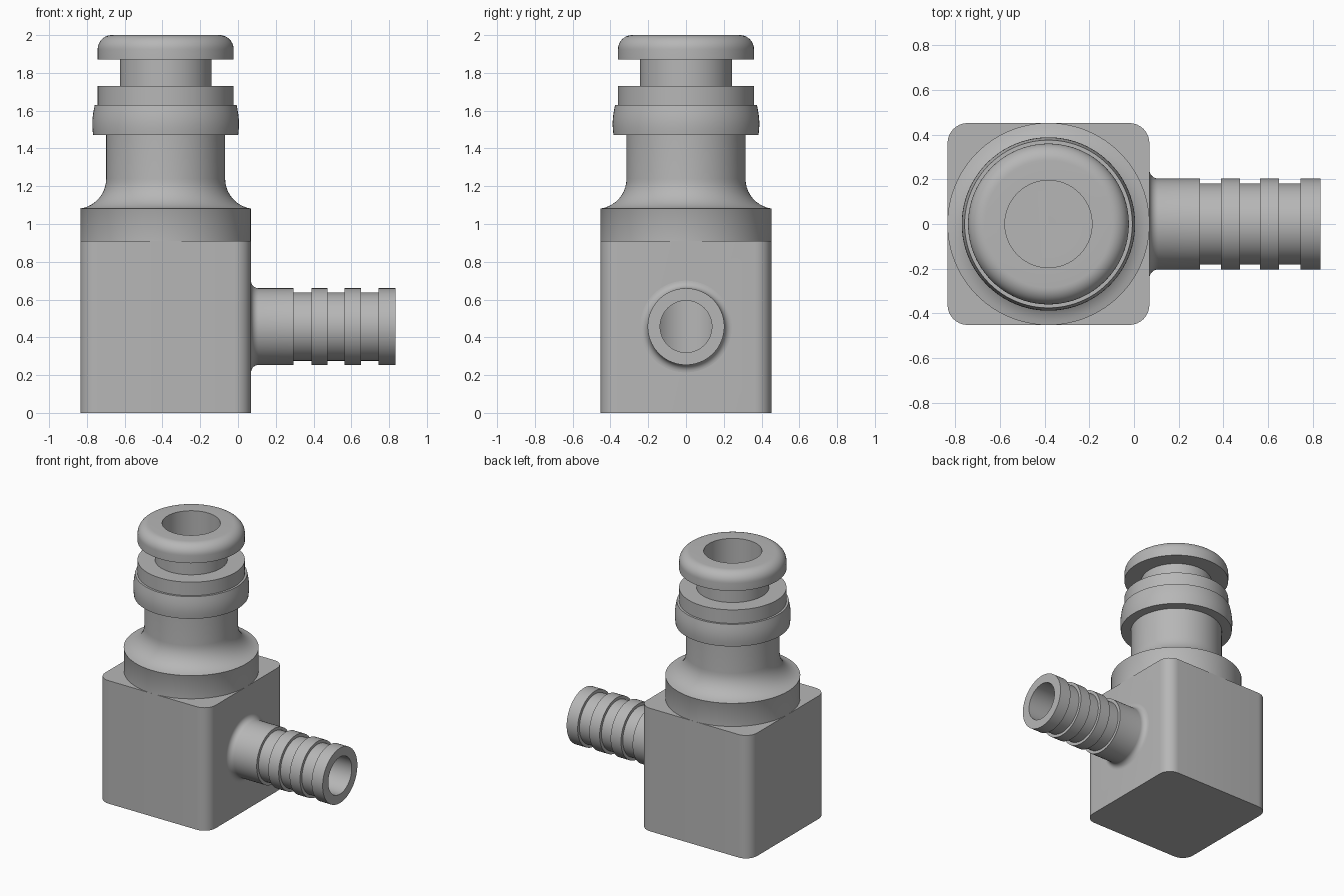
import bpy, bmesh, math
from mathutils import Matrix

cube = bpy.data.objects.get("Cube")
if cube:
    bpy.data.objects.remove(cube, do_unlink=True)

SEG = 96
CX = -0.383      # vertical axis position
HALF = 0.452     # half width of the block
NZ = 0.457       # height of the side outlet axis
ALONG_X = Matrix.Translation((0, 0, NZ)) @ Matrix.Rotation(math.pi / 2, 4, 'Y')
UPRIGHT = Matrix.Translation((CX, 0, 0))

grey = bpy.data.materials.new("grey plastic")
grey.use_nodes = True
grey.diffuse_color = (0.47, 0.47, 0.47, 1)
grey.node_tree.nodes["Principled BSDF"].inputs["Base Color"].default_value = (0.47, 0.47, 0.47, 1)


def make(name, bm):
    bmesh.ops.recalc_face_normals(bm, faces=bm.faces)
    mesh = bpy.data.meshes.new(name)
    bm.to_mesh(mesh)
    bm.free()
    obj = bpy.data.objects.new(name, mesh)
    bpy.context.collection.objects.link(obj)
    mesh.materials.append(grey)
    return obj


def select(obj):
    bpy.ops.object.select_all(action='DESELECT')
    obj.select_set(True)
    bpy.context.view_layer.objects.active = obj


def smooth(obj):
    select(obj)
    bpy.ops.object.shade_smooth_by_angle(angle=math.radians(30))


def arc(cr, ch, rad, a0, a1, n=10):
    """Profile points (radius, height) on an arc, angles in degrees."""
    angles = [math.radians(a0 + (a1 - a0) * i / n) for i in range(n + 1)]
    return [(cr + rad * math.cos(a), ch + rad * math.sin(a)) for a in angles]


def lathe(name, profile, matrix):
    """Revolve an open profile around the local z axis."""
    bm = bmesh.new()
    rings = [[bm.verts.new((r * math.cos(math.tau * i / SEG),
                            r * math.sin(math.tau * i / SEG), h)) for i in range(SEG)]
             for r, h in profile]
    for a, b in zip(rings, rings[1:]):
        for i in range(SEG):
            j = (i + 1) % SEG
            bm.faces.new((a[i], a[j], b[j], b[i]))
    # the outside wall comes first, so this winding already faces outwards
    bm.transform(matrix)
    obj = make(name, bm)
    smooth(obj)
    return obj


def cutter(name, radius, low, high, matrix):
    bm = bmesh.new()
    bmesh.ops.create_cone(bm, cap_ends=True, segments=SEG, radius1=radius, radius2=radius,
                          depth=high - low,
                          matrix=matrix @ Matrix.Translation((0, 0, (low + high) / 2)))
    obj = make(name, bm)
    obj.hide_render = True
    return obj


# Block with rounded upright edges
TOP = 0.91
BORE, SIDE_BORE = 0.195, 0.137
bm = bmesh.new()
bmesh.ops.create_cube(bm, size=1, matrix=Matrix.Translation((CX, 0, TOP / 2))
                      @ Matrix.Diagonal((2 * HALF, 2 * HALF, TOP, 1)))
upright = [e for e in bm.edges if abs(e.verts[0].co.z - e.verts[1].co.z) > 0.5]
bmesh.ops.bevel(bm, geom=upright, offset=0.09, segments=8, profile=0.5, affect='EDGES')
block = make("block", bm)

# Drill the two meeting bores through the block
for tool in (cutter("bore_cutter", BORE, NZ - SIDE_BORE, TOP + 0.1, UPRIGHT),
             cutter("side_bore_cutter", SIDE_BORE, CX, 0.2, ALONG_X)):
    mod = block.modifiers.new("bore", 'BOOLEAN')
    mod.operation = 'DIFFERENCE'
    mod.solver = 'EXACT'
    mod.object = tool
    select(block)
    bpy.ops.object.modifier_apply(modifier=mod.name)
    bpy.data.objects.remove(tool, do_unlink=True)
smooth(block)

# Upright stem: flared foot, neck, bulged ring, collar, groove, rounded cap, bore
stem = [(HALF, TOP), (HALF, 1.08)]
stem += arc(0.475, 1.24, 0.16, 262, 180)
stem += [(0.315, 1.47)]
stem += [(0.382 + 0.009 * math.sin(math.pi * (i + 0.6) / 8.6) - 0.0008 * i, 1.47 + 0.02 * i)
         for i in range(9)]
stem += [(0.36, 1.63), (0.36, 1.73), (0.243, 1.73), (0.243, 1.87), (0.36, 1.87)]
stem += arc(0.285, 1.925, 0.075, 0, 90)
stem += [(BORE, 2.0), (BORE, TOP)]
lathe("stem", stem, UPRIGHT)

# Side outlet: filleted root, then raised bands separated by grooves, and bore
BAND, GROOVE = 0.203, 0.181
WALL = CX + HALF
outlet = arc(BAND + 0.04, WALL + 0.04, 0.04, 270, 180, 8)
for start, end in ((0.295, 0.39), (0.475, 0.565), (0.65, 0.745)):
    outlet += [(BAND, start), (GROOVE, start), (GROOVE, end), (BAND, end)]
outlet += [(BAND, 0.835), (SIDE_BORE, 0.835), (SIDE_BORE, WALL)]
lathe("side_outlet", outlet, ALONG_X)
